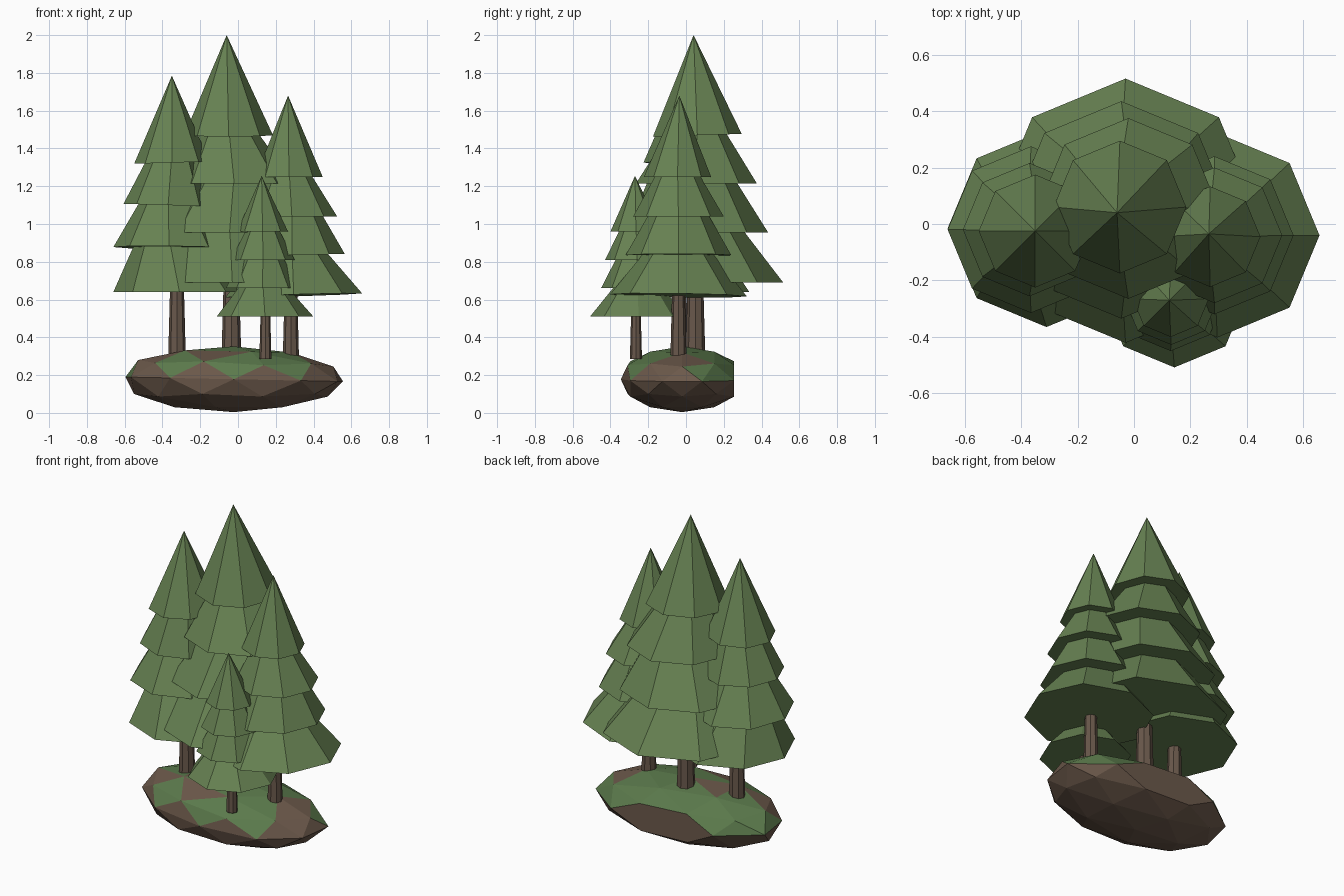
import bpy, bmesh, math
from mathutils import Vector

if "Cube" in bpy.data.objects:
    bpy.data.objects.remove(bpy.data.objects["Cube"])


def material(name, rgb):
    m = bpy.data.materials.new(name)
    m.diffuse_color = (*rgb, 1)
    m.use_nodes = True
    m.node_tree.nodes["Principled BSDF"].inputs["Base Color"].default_value = m.diffuse_color
    return m


NEEDLES = material("needle green", (0.135, 0.222, 0.085))
BARK = material("bark brown", (0.14, 0.097, 0.07))
SOIL = material("soil brown", (0.15, 0.1, 0.07))
GRASS = material("grass green", (0.105, 0.195, 0.072))


def finish(name, bm, *mats):
    mesh = bpy.data.meshes.new(name)
    bmesh.ops.recalc_face_normals(bm, faces=bm.faces)
    bm.to_mesh(mesh)
    bm.free()
    for m in mats:
        mesh.materials.append(m)
    obj = bpy.data.objects.new(name, mesh)
    bpy.context.collection.objects.link(obj)
    return obj


def frustum(name, mat, low, r_low, high, r_high, tilt=(0, 0), sides=8):
    """Closed tapered prism between two centre points; r_high 0 makes a tip."""
    bm = bmesh.new()

    def ring(c, r):
        verts = []
        for i in range(sides):
            a = 2 * math.pi * i / sides
            dx, dy = r * math.cos(a), r * math.sin(a)
            verts.append(bm.verts.new((c[0] + dx, c[1] + dy,
                                       c[2] + tilt[0] * dx + tilt[1] * dy)))
        return verts

    a = ring(low, r_low)
    bm.faces.new(a[::-1])
    if r_high:
        b = ring(high, r_high)
        bm.faces.new(b)
    else:
        b = [bm.verts.new(high)] * sides
    for i in range(sides):
        j = (i + 1) % sides
        bm.faces.new((a[i], a[j], b[i]) if not r_high else (a[i], a[j], b[j], b[i]))
    return finish(name, bm, mat)


def tree(name, tip, tiers, trunk):
    """tiers: (x, y, z, radius, optional tilt) of each skirt rim, top to bottom."""
    for i, (x, y, z, r, *tilt) in enumerate(tiers):
        if i == 0:
            high, r_high = tip, 0
        else:
            # the skirt narrows and reaches a little way up inside the one above
            px, py, pz, pr = tiers[i - 1][:4]
            neck = 0.68 * pr
            slope = (r - neck) / (pz - z)
            high = (px, py, pz + 0.05)
            r_high = neck - 0.05 * slope
        frustum(f"{name}_skirt_{i + 1}", NEEDLES, (x, y, z), r, high, r_high,
                tilt[0] if tilt else (0, 0))
    x, y, z, r = trunk
    top = tiers[-1][2] + 0.08
    frustum(f"{name}_trunk", BARK, (x, y, z), r, (x, y, top), r * 0.75)


# Four conifers
tree("tall_tree", (-0.06, 0.04, 2.0),
     [(-0.05, 0.06, 1.47, 0.235, (0, 0.03)), (-0.02, 0.055, 1.215, 0.32),
      (-0.045, 0.05, 0.955, 0.385), (-0.03, 0.047, 0.69, 0.468)],
     (-0.035, 0.05, 0.31, 0.052))
tree("left_tree", (-0.35, -0.025, 1.785),
     [(-0.35, -0.025, 1.325, 0.2, (0.03, 0)), (-0.37, -0.02, 1.10, 0.236, (-0.03, 0)),
      (-0.365, -0.02, 0.875, 0.295, (-0.01, -0.03)), (-0.31, -0.015, 0.64, 0.35)],
     (-0.323, -0.035, 0.28, 0.047))
tree("right_tree", (0.265, -0.035, 1.68),
     [(0.27, -0.045, 1.25, 0.178), (0.285, -0.04, 1.04, 0.24),
      (0.285, -0.04, 0.835, 0.28, (0.025, 0)), (0.295, -0.04, 0.622, 0.362, (0.03, -0.015))],
     (0.28, -0.04, 0.28, 0.043))
tree("small_tree", (0.125, -0.27, 1.255),
     [(0.13, -0.265, 0.96, 0.135), (0.132, -0.26, 0.81, 0.168),
      (0.13, -0.255, 0.66, 0.195), (0.143, -0.252, 0.51, 0.256)],
     (0.145, -0.265, 0.285, 0.032))

# Ground lump: faceted ball squashed flat, with the back sliced off
bm = bmesh.new()
bmesh.ops.create_icosphere(bm, subdivisions=2, radius=1)
for v in bm.verts:
    x, y, z = v.co
    wobble = 1 + 0.03 * math.sin(7 * x + 4 * y)
    v.co = (-0.022 + 0.59 * x * wobble,
            max(-0.345, min(-0.02 + 0.34 * y, 0.255)),
            0.178 + 0.174 * z - (0.012 * x if z > -0.2 else 0))
bm.normal_update()

# Grass on the upper faces with bare soil patches, running down the back corners
bare = [(-0.45, -0.08), (-0.1, -0.22), (0.1, 0.17), (0.42, -0.05), (-0.25, 0.02)]
for f in bm.faces:
    c = f.calc_center_median()
    patch = any((c.xy - Vector(p)).length < 0.1 for p in bare)
    upper = f.normal.z > 0.45 and c.z > 0.19 and not patch
    corner = abs(c.x) > 0.28 and c.y > 0.05 and c.z > 0.16 and f.normal.z > -0.1
    f.material_index = int(upper or corner)
finish("ground", bm, SOIL, GRASS)
